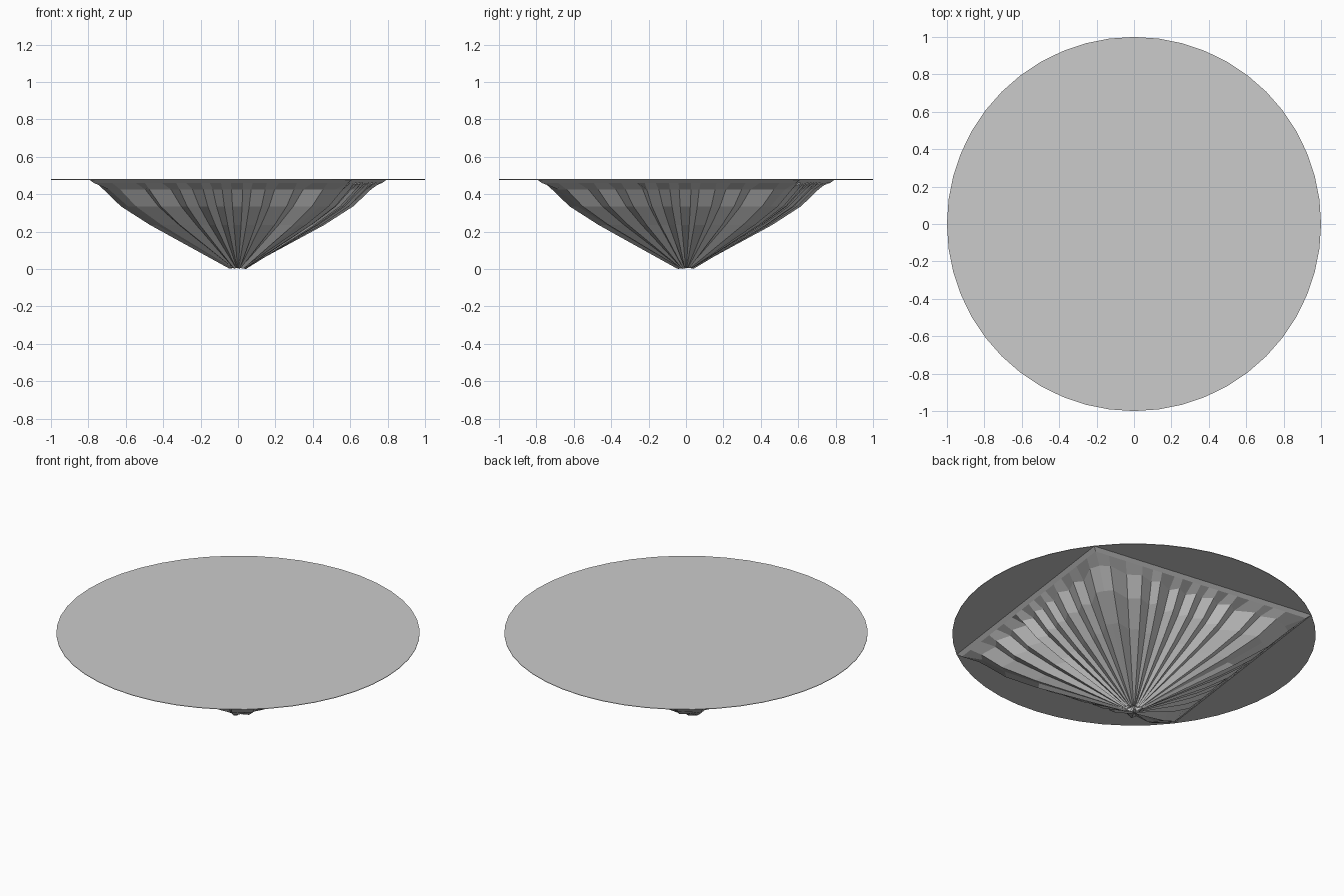
import bpy, bmesh, math, random

random.seed(4)
if "Cube" in bpy.data.objects:
    bpy.data.objects.remove(bpy.data.objects["Cube"], do_unlink=True)

grey = bpy.data.materials.new("light grey")
grey.use_nodes = True
colour = (0.6, 0.6, 0.6, 1)
grey.diffuse_color = colour
grey.node_tree.nodes["Principled BSDF"].inputs["Base Color"].default_value = colour

TOP = 0.48          # height of the disc
TURN = math.radians(-7.6)   # twist of the square bowl


def finish(name, bm):
    bmesh.ops.recalc_face_normals(bm, faces=bm.faces)
    mesh = bpy.data.meshes.new(name)
    bm.to_mesh(mesh)
    bm.free()
    mesh.materials.append(grey)
    obj = bpy.data.objects.new(name, mesh)
    bpy.context.collection.objects.link(obj)
    return obj


def bridge(bm, a, b):
    n = len(a)
    for i in range(n):
        j = (i + 1) % n
        bm.faces.new((a[i], a[j], b[j], b[i]))


def circle(bm, radius, z, sides=48):
    return [bm.verts.new((radius * math.cos(math.tau * i / sides),
                          radius * math.sin(math.tau * i / sides), z))
            for i in range(sides)]


# Thin flat disc with a round centre panel
bm = bmesh.new()
inner = circle(bm, 0.355, TOP)
rim = circle(bm, 1, TOP)
under = circle(bm, 1, TOP - 0.003)
bm.faces.new(inner)
bridge(bm, inner, rim)
bridge(bm, rim, under)
bm.faces.new(under)
finish("disc", bm)

# Pleated square bowl: scale, height, pleat depth for each ring
levels = [(1.0, 0.477, 0), (0.97, 0.46, 0), (0.92, 0.425, 0.07),
          (0.8, 0.335, 0.09), (0.6, 0.235, 0.11), (0.06, 0.005, 0.4)]
COLUMNS = 72
pleat = [random.uniform(0.6, 1.3) if i % 2 else random.uniform(-0.1, 0.25)
         for i in range(COLUMNS)]
shift = [0 if i % 9 == 0 else random.uniform(-0.02, 0.02) for i in range(COLUMNS)]

bm = bmesh.new()
rings = []
for scale, z, depth in levels:
    ring = []
    for i in range(COLUMNS):
        a = math.tau * i / COLUMNS + shift[i]
        edge = math.sqrt(0.5) / max(abs(math.cos(a)), abs(math.sin(a)))
        r = scale * edge * (1 - depth * pleat[i])
        ring.append(bm.verts.new((r * math.cos(a + TURN), r * math.sin(a + TURN), z)))
    rings.append(ring)
for upper, lower in zip(rings, rings[1:]):
    bridge(bm, upper, lower)

# Small dimple closing the tip
for v in rings[-1][::2]:
    v.co.z = random.uniform(0, 0.01)
rings[-1][0].co.z = 0
tip = bm.verts.new((0, 0, 0.025))
for i in range(COLUMNS):
    bm.faces.new((rings[-1][i], rings[-1][(i + 1) % COLUMNS], tip))
finish("pleated_bowl", bm)
